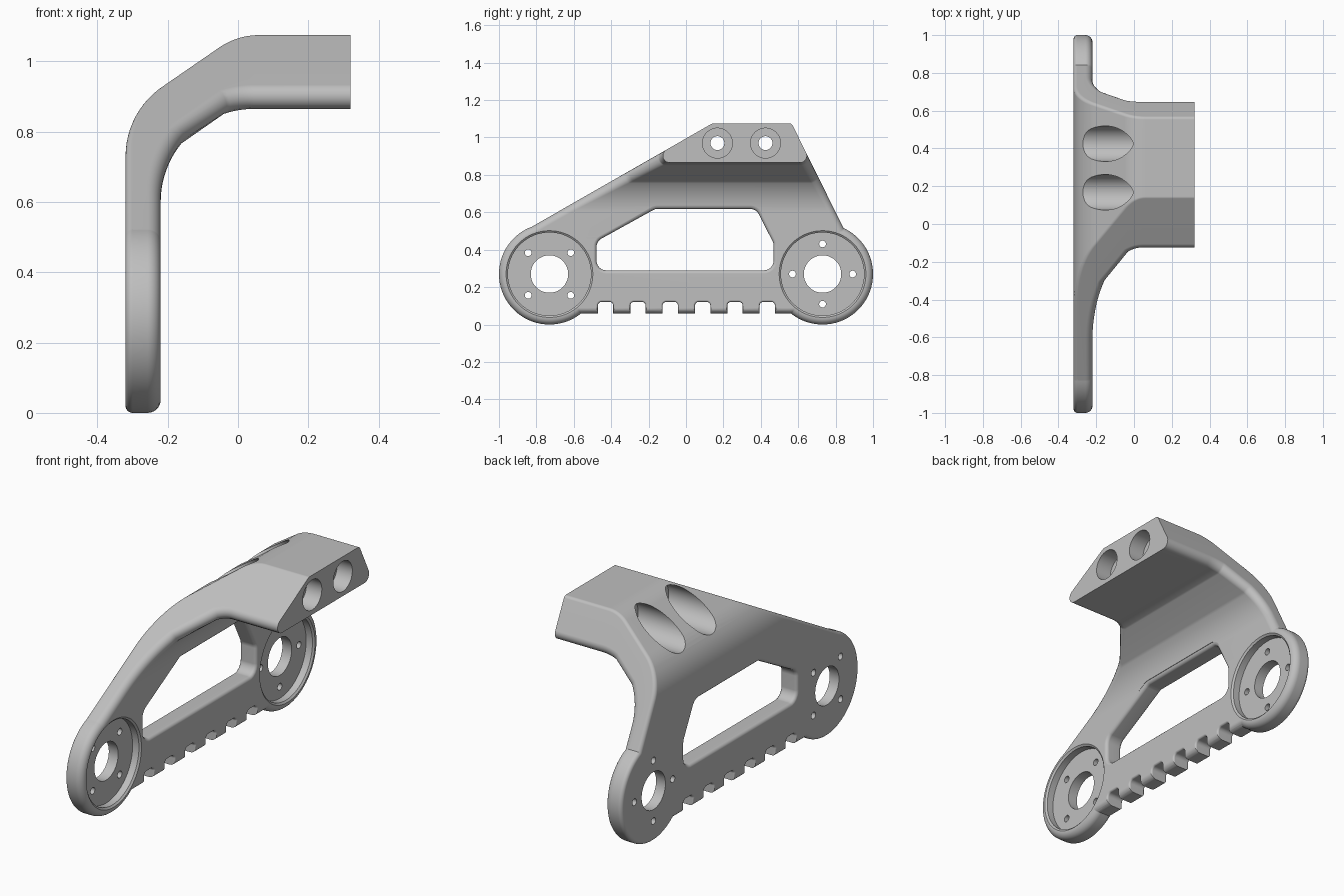
import bpy, bmesh
from math import sin, cos, pi, radians
from mathutils import Vector

if "Cube" in bpy.data.objects:
    bpy.data.objects.remove(bpy.data.objects["Cube"], do_unlink=True)

metal = bpy.data.materials.new("grey metal")
metal.use_nodes = True
GREY = (0.52, 0.52, 0.52, 1)
metal.diffuse_color = GREY
metal.node_tree.nodes["Principled BSDF"].inputs["Base Color"].default_value = GREY

BACK, FACE = -0.32, -0.22            # the two sides of the flat plate
BOSS_Y, BOSS_Z, BOSS_R = 0.73, 0.27, 0.27
R_IN, R_OUT = 0.037, 0.02            # edge rounding, inner and outer side


def loft(name, rings):
    """Closed solid through equal-length rings of points."""
    bm = bmesh.new()
    rows = [[bm.verts.new(p) for p in ring] for ring in rings]
    for a, b in zip(rows, rows[1:]):
        for i in range(len(a)):
            j = (i + 1) % len(a)
            bm.faces.new((a[i], a[j], b[j], b[i]))
    bm.faces.new(rows[0])
    bm.faces.new(rows[-1])
    bmesh.ops.recalc_face_normals(bm, faces=bm.faces)
    mesh = bpy.data.meshes.new(name)
    bm.to_mesh(mesh)
    bm.free()
    mesh.materials.append(metal)
    ob = bpy.data.objects.new(name, mesh)
    bpy.context.collection.objects.link(ob)
    return ob


def turned(name, y, z, profile, n=64):
    """Solid turned about an axis along x; profile is (x, radius)."""
    return loft(name, [[(x, y + r * cos(2 * pi * i / n), z + r * sin(2 * pi * i / n))
                        for i in range(n)] for x, r in profile])


def rounded(corners, r, d, x, n=6):
    """Convex outline with corner radius r, grown outward by d."""
    pts, m = [], len(corners)
    for i in range(m):
        p, v, q = (Vector((0, *corners[k % m])) for k in (i - 1, i, i + 1))
        e, f = (v - p).normalized(), (q - v).normalized()
        a, b = Vector((0, e.z, -e.y)), Vector((0, f.z, -f.y))
        c = v - (a + b) * (r / (1 + a.dot(b))) + Vector((x, 0, 0))
        pts += [c + a.lerp(b, k / n).normalized() * (r + d) for k in range(n + 1)]
    return pts


def opening(name, corners, r, lip):
    """Cutter through the plate with softened rims on both sides."""
    steps = [(lip - lip * cos(a), lip * (1 - sin(a))) for a in (pi / 2, pi / 3, pi / 6, 0)]
    prof = [(BACK - 0.05, lip)] + [(BACK + depth, d) for d, depth in reversed(steps)][::-1][::-1]
    prof += [(FACE - depth, d) for d, depth in steps] + [(FACE + 0.1, lip)]
    return loft(name, [rounded(corners, r, d, x) for x, d in sorted(prof)])


def combine(target, other, operation):
    mod = target.modifiers.new("combine", 'BOOLEAN')
    mod.operation, mod.solver, mod.object = operation, 'EXACT', other
    mod.use_self = operation == 'UNION'
    bpy.context.view_layer.objects.active = target
    bpy.ops.object.modifier_apply(modifier=mod.name)
    bpy.data.objects.remove(other, do_unlink=True)


# Side planes of the arm: a point on each plane and its inward normal
SLOPES = {-1: (Vector((0, 0.14, 1.075)), Vector((0, 0.497, -0.868)).normalized()),
          1: (Vector((0, 0.565, 1.075)), Vector((0, -0.896, -0.444)).normalized())}


def edge(p, normal, r, side, low, n=6):
    """Rounded edge where a surface through p meets one side plane."""
    q, m = SLOPES[side]
    if low:                           # hidden inside the round ends
        q, m, r = Vector((0, side * BOSS_Y, 0)), Vector((0, -side, 0)), 0.005
    c = p + normal * r
    c.y = q.y + (r - (c.z - q.z) * m.z) / m.y
    return [c - normal.slerp(m, k / n) * r for k in range(n + 1)]


def section(o, o_n, i, i_n, low=False):
    o, o_n, i, i_n = (Vector((v[0], 0, v[1])) for v in (o, o_n, i, i_n))
    return (edge(o, o_n, R_OUT, -1, low) + edge(i, i_n, R_IN, -1, low)[::-1]
            + edge(i, i_n, R_IN, 1, low) + edge(o, o_n, R_OUT, 1, low)[::-1])


# Arm: flat plate bending over into a thick horizontal flange
rows = []
for k in range(5):
    a = k * pi / 8
    z = 0.06 + 0.03 * (1 - cos(a))
    inset = 0.03 * (1 - sin(a))
    rows.append(section((BACK + inset * 0.6, z), (1, 0), (FACE - inset, z), (-1, 0), True))
for z, low in ((0.46, True), (0.47, False)):
    rows.append(section((BACK, z), (1, 0), (FACE, z), (-1, 0), low))

outer = []
for cx, cz, rad, a0, a1, n in ((-0.08, 0.73, 0.24, 0, 57, 12), (0.06, 0.875, 0.2, 57, 90, 8)):
    for k in range(n + 1):
        a = radians(a0 + (a1 - a0) * k / n)
        outer.append((Vector((cx - rad * cos(a), cz + rad * sin(a))), (cos(a), -sin(a))))
lengths = [0]
for (p, _), (q, _) in zip(outer, outer[1:]):
    lengths.append(lengths[-1] + (q - p).length)
for (p, normal), s in zip(outer, lengths):
    t = pi / 2 * s / lengths[-1]
    rows.append(section(p, normal, (0.045 - 0.265 * cos(t), 0.6 + 0.265 * sin(t)),
                        (-cos(t), sin(t))))
rows.append(section((0.32, 1.075), (0, -1), (0.32, 0.865), (0, 1)))
bracket = loft("bracket", rows)

# Round ends
quarter = [k * pi / 12 for k in range(7)]
for side in (-1, 1):
    prof = [(BACK + R_OUT * (1 - cos(a)), BOSS_R - R_OUT * (1 - sin(a))) for a in quarter]
    prof += [(FACE - R_IN * (1 - cos(a)), BOSS_R - R_IN * (1 - sin(a)))
             for a in reversed(quarter)]
    combine(bracket, turned("round_end", side * BOSS_Y, BOSS_Z, prof, 96), 'UNION')

cutters = []
# Bearing seats with bore and four screw holes each
for side, turn in ((-1, pi / 4), (1, 0)):
    y = side * BOSS_Y
    cutters.append(turned("seat_cutter", y, BOSS_Z, [
        (-0.15, 0.232), (FACE, 0.232), (-0.228, 0.222), (-0.265, 0.222),
        (-0.265, 0.1), (-0.36, 0.1)]))
    for k in range(4):
        a = turn + k * pi / 2
        cutters.append(turned("screw_cutter", y + 0.161 * cos(a), BOSS_Z + 0.161 * sin(a),
                              [(-0.24, 0.018), (-0.36, 0.018)], 24))

# Window
cutters.append(opening("window_cutter", [
    (-0.478, 0.29), (0.468, 0.29), (0.468, 0.435), (0.375, 0.618),
    (-0.165, 0.618), (-0.478, 0.445)], 0.05, 0.018))

# Row of notches along the lower edge
for k in range(6):
    y = -0.43 + 0.173 * k
    cutters.append(opening("notch_cutter", [
        (y - 0.041, -0.1), (y + 0.041, -0.1), (y + 0.041, 0.121), (y - 0.041, 0.121)],
        0.02, 0.01))

# Flange bolt holes, counterbored from both ends
for y in (0.168, 0.425):
    cutters.append(turned("bolt_cutter", y, 0.97, [
        (0.36, 0.08), (0.23, 0.08), (0.23, 0.037), (0.05, 0.037),
        (0.05, 0.094), (-0.4, 0.094)]))

for cutter in cutters:
    combine(bracket, cutter, 'DIFFERENCE')

# Smooth shading with crisp edges
bpy.ops.object.select_all(action='DESELECT')
bracket.select_set(True)
bpy.context.view_layer.objects.active = bracket
bpy.ops.object.shade_smooth_by_angle(angle=radians(32))
weighted = bracket.modifiers.new("even_shading", 'WEIGHTED_NORMAL')
weighted.keep_sharp = True
